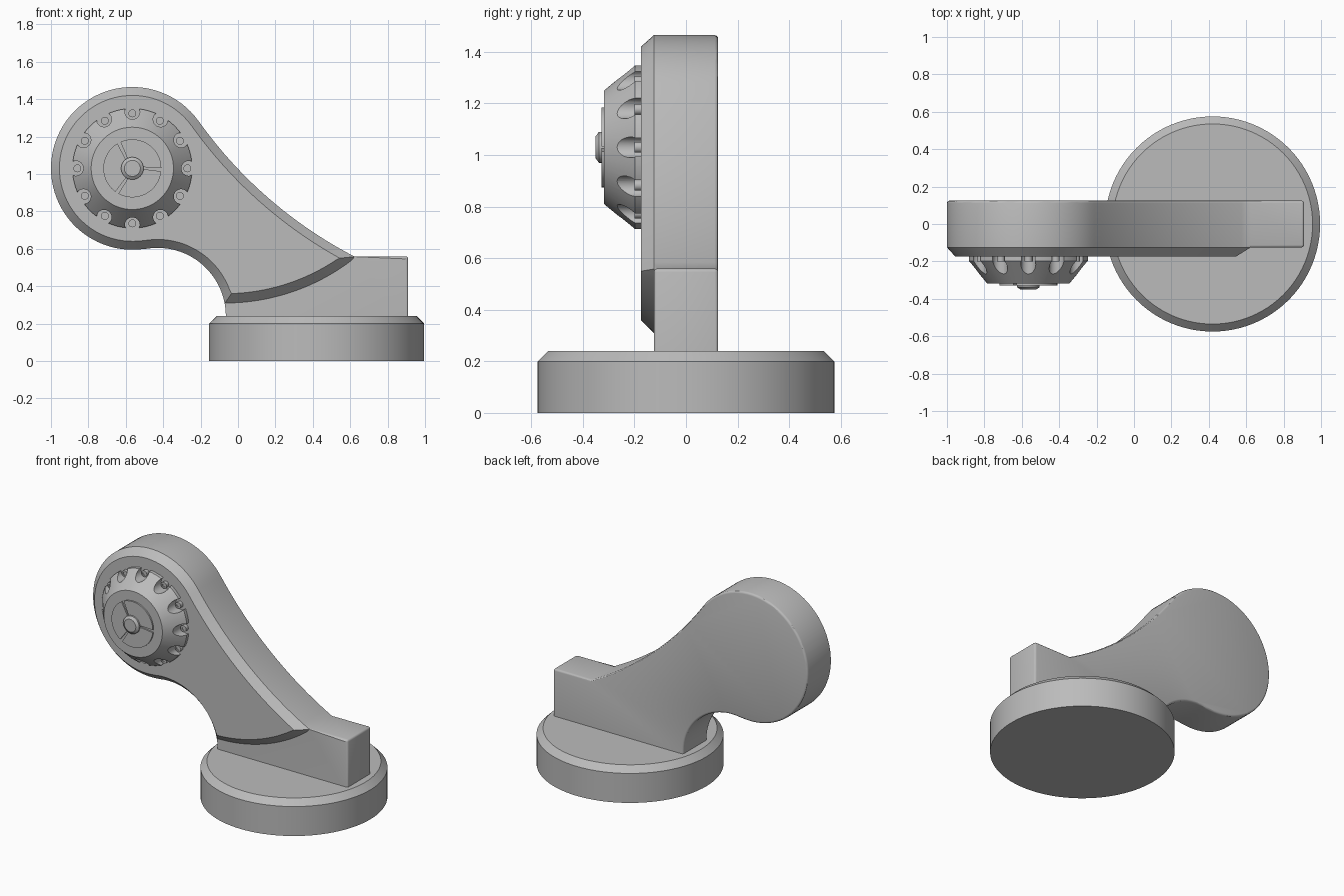
import bpy, bmesh
from math import sin, cos, radians
from mathutils import Vector

cube = bpy.data.objects.get("Cube")
if cube:
    bpy.data.objects.remove(cube, do_unlink=True)

grey = bpy.data.materials.new("plain grey")
grey.use_nodes = True
grey.diffuse_color = (0.5, 0.5, 0.5, 1)
shader = next(n for n in grey.node_tree.nodes if n.type == 'BSDF_PRINCIPLED')
shader.inputs["Base Color"].default_value = (0.5, 0.5, 0.5, 1)


def finish(name, bm):
    bmesh.ops.recalc_face_normals(bm, faces=bm.faces)
    mesh = bpy.data.meshes.new(name)
    bm.to_mesh(mesh)
    bm.free()
    mesh.materials.append(grey)
    obj = bpy.data.objects.new(name, mesh)
    bpy.context.collection.objects.link(obj)
    return obj


def loft(rings):
    """Skin between matching closed rings and cap both ends."""
    bm = bmesh.new()
    loops = [[bm.verts.new(p) for p in ring] for ring in rings]
    for a, b in zip(loops, loops[1:]):
        for i in range(len(a)):
            j = (i + 1) % len(a)
            bm.faces.new((a[i], a[j], b[j], b[i]))
    bm.faces.new(loops[0])
    bm.faces.new(loops[-1])
    bmesh.ops.recalc_face_normals(bm, faces=bm.faces)
    return bm


def arc(centre, r, start, end, n):
    """Points on an arc in the xz plane, without the last point."""
    angles = [radians(start + (end - start) * i / n) for i in range(n)]
    return [(centre[0] + r * cos(a), centre[1] + r * sin(a)) for a in angles]


def at_y(points, y):
    return [Vector((x, y, z)) for x, z in points]


def dial(name, profile, centre, n):
    """Turned part facing the front; the profile lists (radius, y)."""
    return finish(name, loft([at_y(arc(centre, r, 0, 360, n), y) for r, y in profile]))


HEAD, LEG, BROW, FOOT = (-0.565, 1.03), (-0.43, 0.24), (1.706, 2.646), (-0.07, 1.43)
BACK, FRONT, FACE = 0.125, -0.125, -0.175

# Round base with chamfered rim
profile = [(0.575, 0), (0.575, 0.2), (0.535, 0.24)]
rings = [[Vector((x, y, z)) for x, y in arc((0.42, 0), r, 0, 360, 96)] for r, z in profile]
finish("base", loft(rings))

# Arm body: round head, hollow underside, block end, sweeping top
outline = (arc(HEAD, 0.435, 35.4, 279.7, 56) + arc(LEG, 0.365, 99.7, 0, 24)
           + [(-0.065, 0.24), (-0.065, 0.2), (0.91, 0.2), (0.91, 0.56)]
           + arc(BROW, 2.352, 242.6, 215.4, 20))
bm = loft([at_y(outline, FRONT), at_y(outline, BACK)])


def softened(edge):
    a, b = (v.co for v in edge.verts)
    if max(a.z, b.z) < 0.21:
        return False
    rear = min(a.y, b.y) > 0
    end = min(a.x, b.x) > 0.9
    block_top = min(a.x, b.x) > 0.6 and min(a.z, b.z) > 0.5 and max(a.x, b.x) > 0.9
    return rear or end or block_top


bmesh.ops.bevel(bm, geom=[e for e in bm.edges if softened(e)], offset=0.014,
                segments=3, profile=0.5, affect='EDGES', clamp_overlap=True)
finish("arm_body", bm)

# Chamfered face plate on the front of the arm
outer = (arc(HEAD, 0.435, 35.4, 279.7, 56) + arc(LEG, 0.365, 99.7, 11, 24)
         + arc(FOOT, 1.12, 270, 308.7, 24) + arc(BROW, 2.352, 242.6, 215.4, 20))
inner = (arc(HEAD, 0.39, 35.4, 279.7, 56) + arc(LEG, 0.41, 99.7, 17, 24)
         + arc(FOOT, 1.07, 271.9, 305.2, 24) + arc(BROW, 2.397, 241, 215.4, 20))
finish("face_plate", loft([at_y(outer, FRONT), at_y(inner, FACE)]))

# Conical hub, scalloped all round its rim
hub = dial("hub", [(0.32, FACE), (0.32, -0.197), (0.22, -0.318)], HEAD, 96)
spots = arc(HEAD, 0.294, 0, 360, 12)
cutter_bm = bmesh.new()
for spot in arc(HEAD, 0.302, 0, 360, 12):
    piece = loft([at_y(arc(spot, 0.04, 0, 360, 24), y) for y in (-0.1, -0.4)])
    temp = bpy.data.meshes.new("scallop")
    piece.to_mesh(temp)
    piece.free()
    cutter_bm.from_mesh(temp)
    bpy.data.meshes.remove(temp)
cutter = finish("scallop_cutter", cutter_bm)
cutter.hide_render = True
cut = hub.modifiers.new("scallops", 'BOOLEAN')
cut.operation, cut.solver, cut.object = 'DIFFERENCE', 'EXACT', cutter
bpy.context.view_layer.objects.active = hub
bpy.ops.object.modifier_apply(modifier=cut.name)
bpy.data.objects.remove(cutter, do_unlink=True)

# Hollow-headed bolt in each scallop
for i, spot in enumerate(spots):
    dial(f"bolt_{i + 1}", [(0.021, FACE), (0.021, -0.2), (0.011, -0.2), (0.011, -0.194)], spot, 16)

# Three thin cap segments split by narrow gaps
for i in range(3):
    a = 120 * i
    wedge = arc(HEAD, 0.155, a + 1, a + 119, 24) + arc(HEAD, 0.05, a + 117, a + 3, 24)
    finish(f"cap_segment_{i + 1}", loft([at_y(wedge, -0.317), at_y(wedge, -0.328)]))

# Centre button
dial("centre_button", [(0.06, -0.317), (0.06, -0.338), (0.043, -0.35)], HEAD, 32)

# Smooth the rounded surfaces, keep hard edges
bpy.ops.object.select_all(action='DESELECT')
for obj in bpy.context.collection.objects:
    if obj.type == 'MESH' and grey.name in obj.data.materials:
        obj.select_set(True)
        bpy.context.view_layer.objects.active = obj
bpy.ops.object.shade_smooth_by_angle(angle=radians(30))
